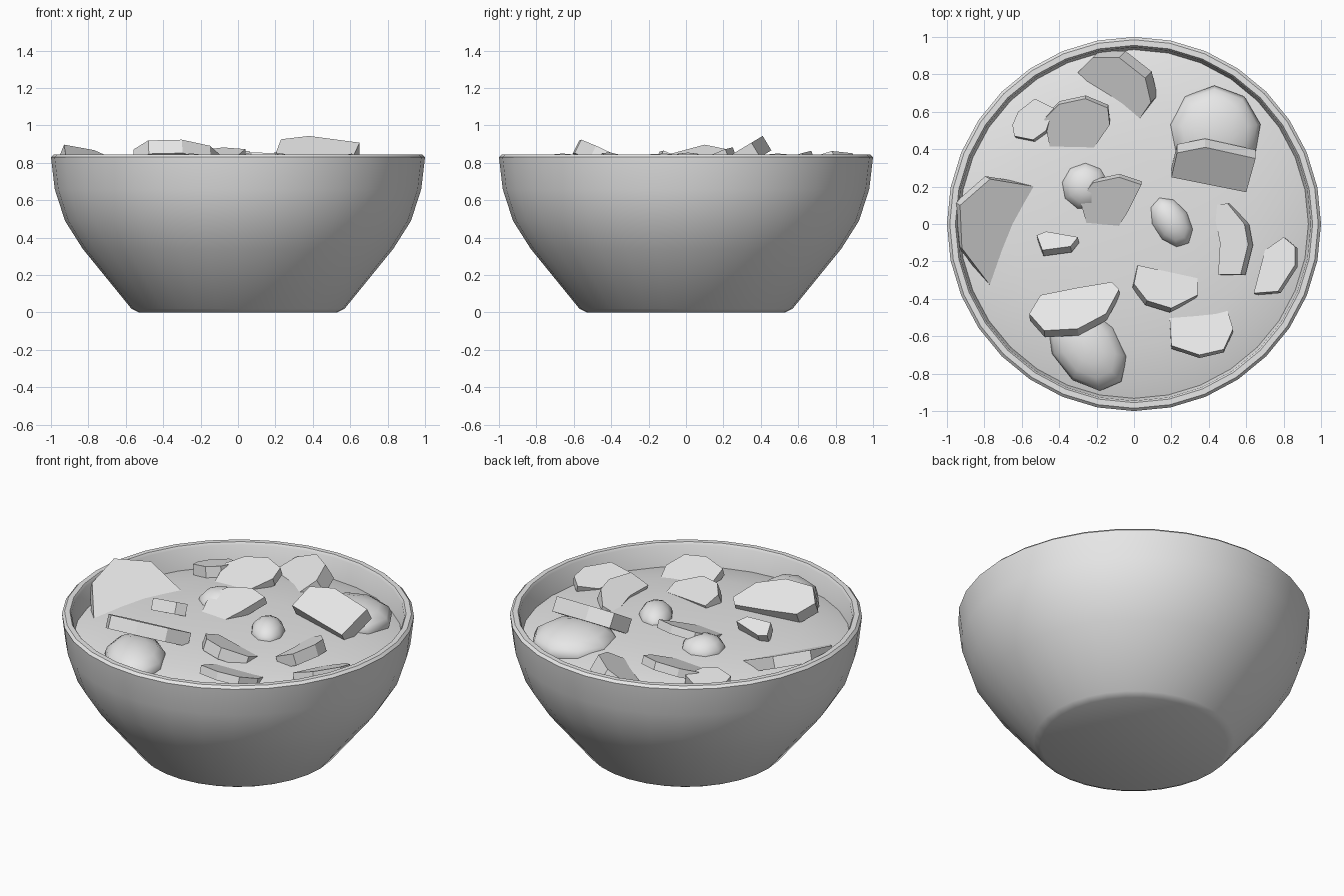
import bpy
import bmesh
import math
from mathutils import Vector, Matrix

default_cube = bpy.data.objects.get("Cube")
if default_cube:
    bpy.data.objects.remove(default_cube, do_unlink=True)


def make_material(name, colour):
    material = bpy.data.materials.new(name)
    material.use_nodes = True
    material.diffuse_color = colour
    for node in material.node_tree.nodes:
        if node.type == 'BSDF_PRINCIPLED':
            node.inputs["Base Color"].default_value = colour
    return material


grey = make_material("plain grey", (0.8, 0.8, 0.8, 1))


def finish(name, bm, smooth_angle=None):
    """Turn a bmesh into a named object, smooth where an angle is given."""
    bmesh.ops.recalc_face_normals(bm, faces=bm.faces[:])
    mesh = bpy.data.meshes.new(name)
    bm.to_mesh(mesh)
    bm.free()
    mesh.materials.append(grey)
    obj = bpy.data.objects.new(name, mesh)
    bpy.context.collection.objects.link(obj)
    if smooth_angle is not None:
        bpy.ops.object.select_all(action='DESELECT')
        obj.select_set(True)
        bpy.context.view_layer.objects.active = obj
        bpy.ops.object.shade_smooth_by_angle(angle=math.radians(smooth_angle))
    return obj


def lathe(name, profile, smooth_angle):
    """Revolve a profile of (radius, height) points around z."""
    bm = bmesh.new()
    verts = [bm.verts.new((radius, 0, height)) for radius, height in profile]
    edges = [bm.edges.new(pair) for pair in zip(verts, verts[1:])]
    bmesh.ops.spin(bm, geom=verts + edges, cent=(0, 0, 0), axis=(0, 0, 1),
                   angle=math.tau, steps=32)
    bmesh.ops.remove_doubles(bm, verts=bm.verts[:], dist=0.0005)
    return finish(name, bm, smooth_angle)


def slice_piece(name, outline, height, slope, thickness=0.07):
    """Flat slab: plan outline laid on a tilted plane, then thickened."""
    centre_x = sum(x for x, y in outline) / len(outline)
    centre_y = sum(y for x, y in outline) / len(outline)
    slope_x, slope_y = slope
    normal = Vector((-slope_x, -slope_y, 1)).normalized()
    bm = bmesh.new()
    top = [bm.verts.new((x, y, height + slope_x * (x - centre_x)
                         + slope_y * (y - centre_y))) for x, y in outline]
    bottom = [bm.verts.new(vert.co - normal * thickness) for vert in top]
    bm.faces.new(top)
    bm.faces.new(bottom[::-1])
    for i in range(len(top)):
        j = (i + 1) % len(top)
        bm.faces.new((top[i], bottom[i], bottom[j], top[j]))
    return finish(name, bm)


def round_piece(name, centre, radii, turn=0):
    """Smooth, coarse ellipsoid, turned about z."""
    bm = bmesh.new()
    bmesh.ops.create_uvsphere(bm, u_segments=9, v_segments=8, radius=1)
    matrix = (Matrix.Translation(centre)
              @ Matrix.Rotation(math.radians(turn), 4, 'Z')
              @ Matrix.Diagonal((*radii, 1)))
    bmesh.ops.transform(bm, matrix=matrix, verts=bm.verts[:])
    return finish(name, bm, 60)


# Bowl: outer wall, thin bevelled rim and inner wall
lathe("bowl", [(0, 0), (0.53, 0), (0.57, 0.02), (0.83, 0.34), (0.925, 0.49),
               (0.98, 0.66), (1, 0.83), (0.985, 0.845), (0.955, 0.845),
               (0.945, 0.83), (0.93, 0.68), (0.87, 0.5), (0.78, 0.36),
               (0.53, 0.06), (0, 0.05)], 32)

# Gently domed broth
lathe("broth", [(0, 0.785), (0.35, 0.78), (0.65, 0.76),
                (0.85, 0.725), (0.935, 0.7)], 40)

# Rounded pieces
round_piece("large_round_piece", (0.43, 0.49, 0.74), (0.25, 0.25, 0.11))
round_piece("small_round_piece", (-0.26, 0.2, 0.76), (0.13, 0.13, 0.09))
round_piece("centre_oval_piece", (0.2, 0.01, 0.77), (0.15, 0.1, 0.085), -57)
round_piece("front_oval_piece", (-0.25, -0.66, 0.74), (0.26, 0.18, 0.11), -52)

# Slices at the back
slice_piece("back_slice", [(-0.3, 0.81), (-0.22, 0.89), (-0.08, 0.89),
                           (0.06, 0.78), (0.09, 0.65), (0, 0.52)],
            0.8, (0.4, 0.4), 0.1)
slice_piece("back_right_slice", [(-0.48, 0.56), (-0.4, 0.64), (-0.26, 0.67),
                                 (-0.14, 0.62), (-0.13, 0.53), (-0.22, 0.4),
                                 (-0.33, 0.37), (-0.45, 0.41)],
            0.81, (0.05, 0.36), 0.05)
slice_piece("back_right_small_slice", [(-0.65, 0.53), (-0.62, 0.6),
                                       (-0.53, 0.67), (-0.43, 0.62),
                                       (-0.47, 0.5), (-0.54, 0.45),
                                       (-0.64, 0.47)], 0.8, (0.15, -0.15))
slice_piece("back_left_slice", [(0.2, 0.25), (0.23, 0.38), (0.38, 0.41),
                                (0.65, 0.35), (0.6, 0.17)],
            0.885, (0, 0.6), 0.09)

# Slices across the middle
slice_piece("centre_slice", [(-0.29, 0.13), (-0.22, 0.22), (-0.08, 0.25),
                             (0.04, 0.21), (-0.03, 0.07), (-0.1, -0.04),
                             (-0.25, -0.01)], 0.83, (0.05, 0.38), 0.05)
slice_piece("right_slice", [(-0.93, 0.1), (-0.77, 0.24), (-0.53, 0.2),
                            (-0.48, 0.1), (-0.76, -0.34), (-0.92, -0.13)],
            0.8, (-0.4, 0.25))
slice_piece("small_centre_slice", [(-0.52, -0.06), (-0.47, -0.04),
                                   (-0.3, -0.07), (-0.34, -0.12),
                                   (-0.49, -0.14)], 0.84, (0.1, -0.5))
slice_piece("left_slice", [(0.42, 0.1), (0.5, 0.11), (0.59, 0), (0.61, -0.11),
                           (0.57, -0.27), (0.45, -0.27), (0.46, -0.1)],
            0.81, (0.4, -0.05))
slice_piece("outer_left_slice", [(0.64, -0.37), (0.7, -0.14), (0.8, -0.07),
                                 (0.86, -0.12), (0.86, -0.22), (0.77, -0.36)],
            0.79, (0.3, -0.2), 0.05)

# Slices at the front
slice_piece("front_centre_slice", [(0.02, -0.22), (0.34, -0.29), (0.34, -0.38),
                                   (0.2, -0.45), (0.07, -0.41), (0, -0.32)],
            0.82, (-0.15, -0.35))
slice_piece("front_left_slice", [(0.19, -0.5), (0.33, -0.46), (0.49, -0.43),
                                 (0.53, -0.56), (0.48, -0.67), (0.35, -0.7),
                                 (0.2, -0.65)], 0.79, (0, -0.35), 0.05)
slice_piece("front_right_slice", [(-0.56, -0.48), (-0.5, -0.38), (-0.3, -0.34),
                                  (-0.12, -0.31), (-0.08, -0.35),
                                  (-0.15, -0.48), (-0.3, -0.56),
                                  (-0.48, -0.57)], 0.86, (0.05, -0.5), 0.08)
